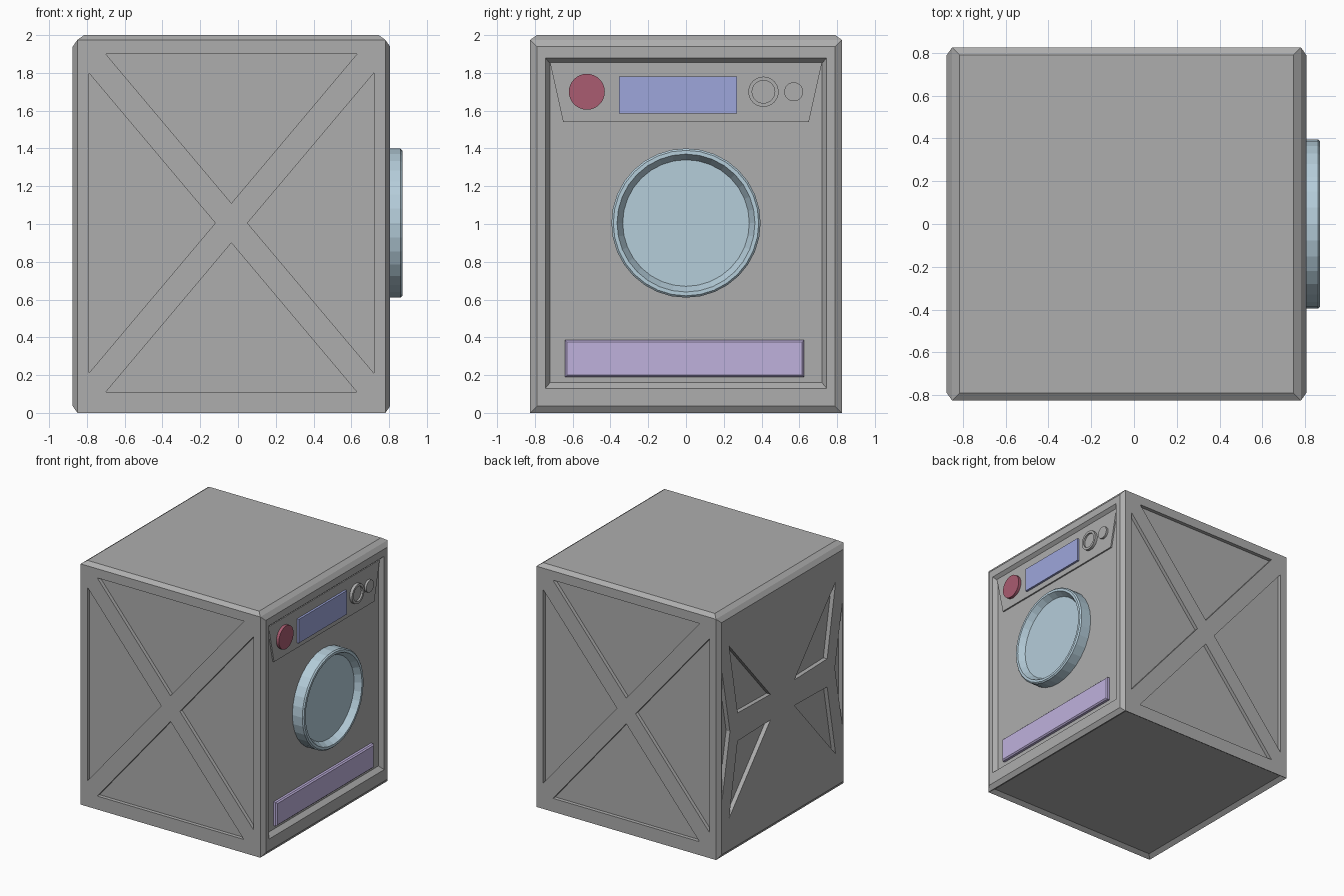
import bpy, bmesh, math
from mathutils import Vector, Matrix

cube = bpy.data.objects.get("Cube")
if cube:
    bpy.data.objects.remove(cube, do_unlink=True)


def material(name, rgb):
    m = bpy.data.materials.new(name)
    m.use_nodes = True
    m.diffuse_color = (*rgb, 1)
    m.node_tree.nodes["Principled BSDF"].inputs["Base Color"].default_value = (*rgb, 1)
    return m


GREY = material("grey_metal", (0.42, 0.42, 0.42))
SKY = material("pale_blue", (0.46, 0.61, 0.70))
RED = material("dull_red", (0.40, 0.107, 0.165))
BLUE = material("display_blue", (0.34, 0.38, 0.71))
LILAC = material("lilac", (0.52, 0.44, 0.72))


def finish(bm, name, mat):
    bmesh.ops.recalc_face_normals(bm, faces=bm.faces)
    mesh = bpy.data.meshes.new(name)
    bm.to_mesh(mesh)
    bm.free()
    mesh.materials.append(mat)
    ob = bpy.data.objects.new(name, mesh)
    bpy.context.collection.objects.link(ob)
    return ob


def prism(bm, points, offset):
    """Extrude a polygon along an offset into a closed solid."""
    face = bm.faces.new([bm.verts.new(p) for p in points])
    new = bmesh.ops.extrude_face_region(bm, geom=[face], use_keep_orig=True)["geom"]
    bmesh.ops.translate(bm, vec=offset, verts=[v for v in new if isinstance(v, bmesh.types.BMVert)])


def plate(name, mat, outline, x0, x1, bevel=0):
    """Plate on the door side, outline given as (y, z) pairs."""
    bm = bmesh.new()
    prism(bm, [(x0, y, z) for y, z in outline], (x1 - x0, 0, 0))
    if bevel:
        edges = [e for e in bm.edges if any(v.co.x > x1 - 1e-4 for v in e.verts)
                 and abs(e.verts[0].co.x - e.verts[1].co.x) < 1e-4]
        bmesh.ops.bevel(bm, geom=edges, offset=bevel, segments=1, affect='EDGES')
    return finish(bm, name, mat)


def turned(name, mat, profile, y, z, sides=32):
    """Spin an (x, radius) profile about an axis parallel to x."""
    bm = bmesh.new()
    verts = [bm.verts.new((x, r, 0)) for x, r in profile]
    edges = [bm.edges.new(pair) for pair in zip(verts, verts[1:])]
    bmesh.ops.spin(bm, geom=verts + edges, cent=(0, 0, 0), axis=(1, 0, 0),
                   angle=math.tau, steps=sides)
    bmesh.ops.remove_doubles(bm, verts=bm.verts, dist=1e-4)
    bmesh.ops.translate(bm, vec=(0, y, z), verts=bm.verts)
    return finish(bm, name, mat)


# Cabinet: box with raised top, front and rear panels and a hollow base
bm = bmesh.new()
bmesh.ops.create_cube(bm, size=1)
bmesh.ops.transform(bm, verts=bm.verts, matrix=Matrix.Translation((-0.035, 0, 0.9875))
                    @ Matrix.Diagonal((1.63, 1.65, 1.975, 1)))


def side(direction):
    bm.normal_update()
    return max(bm.faces, key=lambda f: (f.normal.dot(Vector(direction)) > 0.99, f.calc_area()))


for direction, depth in (((0, 0, 1), 0.025), ((0, 0, -1), -0.025),
                         ((1, 0, 0), 0.025), ((-1, 0, 0), 0.025)):
    bmesh.ops.inset_individual(bm, faces=[side(direction)], thickness=0.05, depth=depth)

# Stepped recess behind the door and controls
panel = side((1, 0, 0))
for x, half, low, high in ((0.805, 0.745, 0.13, 1.88), (0.77, 0.72, 0.16, 1.85)):
    bmesh.ops.inset_individual(bm, faces=[panel], thickness=0.02)
    for v in panel.verts:
        v.co = (x, math.copysign(half, v.co.y), high if v.co.z > 1 else low)
cabinet = finish(bm, "cabinet", GREY)

# Triangular recesses on both plain sides and on the rear
cut = bmesh.new()
tall = [(-0.755, 1.80), (-0.755, 0.21), (-0.085, 1.005)]
wide = [(-0.665, 1.90), (0.665, 1.90), (0, 1.11)]
triangles = [tall, [(-x, z) for x, z in tall], wide, [(x, 2.01 - z) for x, z in wide]]
for s in (-1, 1):
    for tri in triangles:
        prism(cut, [(x - 0.035, s * 0.795, z) for x, z in tri], (0, s * 0.1, 0))
    wedge = [(0.69, 1.71), (0.155, 1.11), (0.58, 1.12)]
    sliver = [(0.78, 1.52), (0.68, 1.005), (0.78, 0.49)]
    for tri in (wedge, [(y, 2.01 - z) for y, z in wedge], sliver):
        prism(cut, [(-0.84, s * y, z) for y, z in tri], (-0.1, 0, 0))
cutter = finish(cut, "recess_cutter", GREY)
cutter.hide_render = True
mod = cabinet.modifiers.new("recesses", 'BOOLEAN')
mod.operation = 'DIFFERENCE'
mod.solver = 'EXACT'
mod.object = cutter
bpy.context.view_layer.objects.active = cabinet
bpy.ops.object.modifier_apply(modifier=mod.name)
bpy.data.objects.remove(cutter, do_unlink=True)


def rectangle(y0, y1, z0, z1):
    return [(y0, z0), (y1, z0), (y1, z1), (y0, z1)]


# Control panel and its fittings
plate("control_panel", GREY, [(-0.65, 1.54), (0.65, 1.54), (0.72, 1.855), (-0.72, 1.855)], 0.76, 0.782)
plate("display", BLUE, rectangle(-0.355, 0.27, 1.585, 1.78), 0.775, 0.80)
turned("red_button", RED, [(0.775, 0), (0.775, 0.095), (0.805, 0.095), (0.805, 0)], -0.525, 1.70)
turned("dial", GREY, [(0.775, 0), (0.775, 0.08), (0.805, 0.08), (0.805, 0.06),
                      (0.79, 0.06), (0.79, 0)], 0.41, 1.70)
turned("small_button", GREY, [(0.775, 0), (0.775, 0.05), (0.80, 0.05), (0.80, 0)], 0.57, 1.70)

# Lower kick panel
plate("kick_panel", LILAC, rectangle(-0.64, 0.625, 0.19, 0.385), 0.76, 0.80, 0.01)

# Round door with sunken window
turned("door", SKY, [(0.76, 0), (0.76, 0.395), (0.86, 0.395), (0.87, 0.385), (0.87, 0.365),
                     (0.82, 0.335), (0.82, 0)], 0, 1.005)
